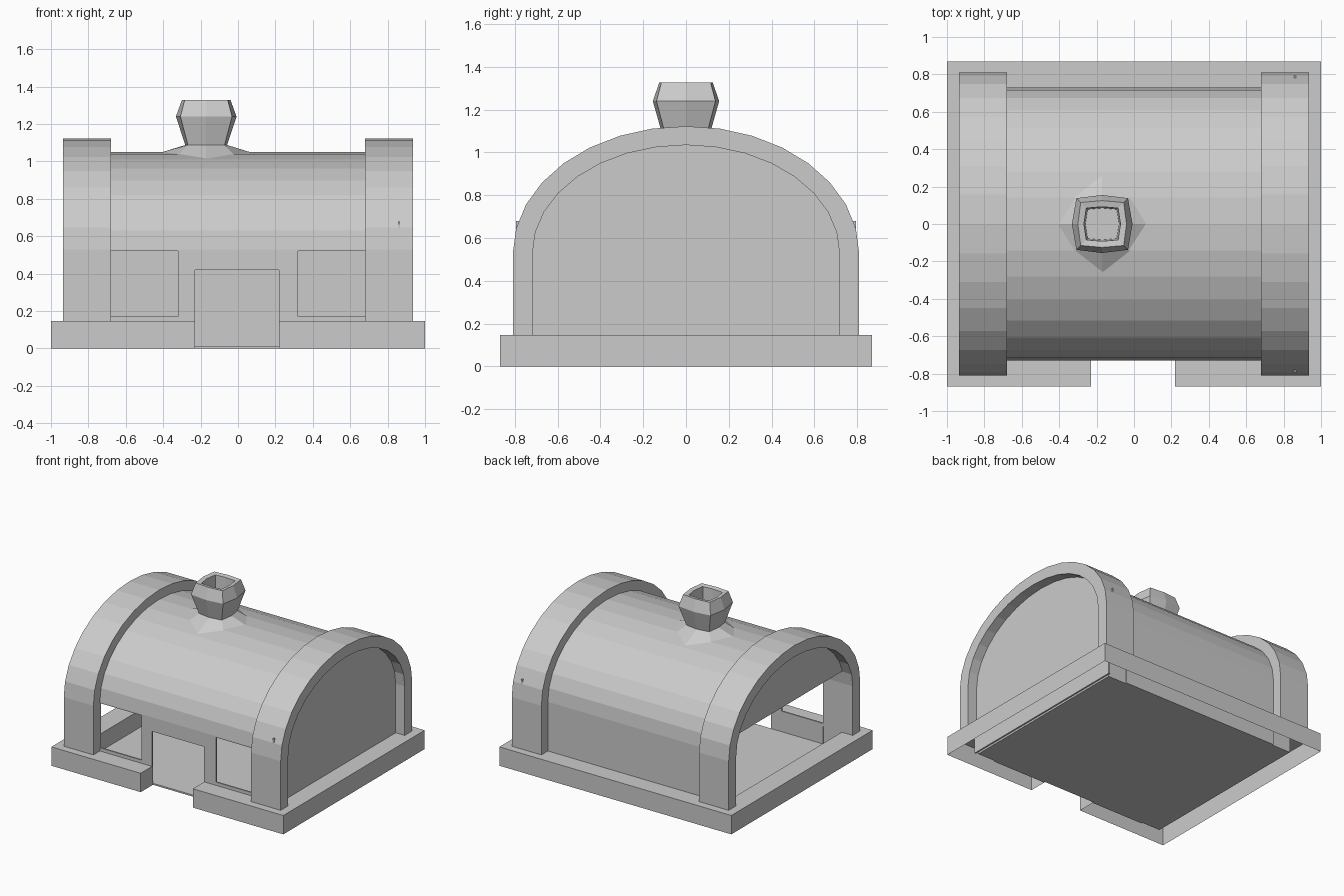
import bpy, bmesh, math
from mathutils import Vector

cube = bpy.data.objects.get("Cube")
if cube:
    bpy.data.objects.remove(cube)

stone = bpy.data.materials.new("pale_grey")
stone.use_nodes = True
GREY = (0.6, 0.6, 0.6, 1)
stone.diffuse_color = GREY
stone.node_tree.nodes["Principled BSDF"].inputs["Base Color"].default_value = GREY

SPRING = 0.53       # height where the arches start to curve
BASE_TOP = 0.147
STEPS = 8           # arch segments per quarter
DOOR = (-0.23, 0.22)


def finish(name, bm):
    mesh = bpy.data.meshes.new(name)
    bm.to_mesh(mesh)
    bm.free()
    obj = bpy.data.objects.new(name, mesh)
    mesh.materials.append(stone)
    bpy.context.collection.objects.link(obj)
    return obj


def prism(name, points, offset, open_bottom=False):
    """Extrude a flat outline along an offset vector."""
    bm = bmesh.new()
    face = bm.faces.new([bm.verts.new(p) for p in points])
    result = bmesh.ops.extrude_face_region(bm, geom=[face], use_keep_orig=True)
    moved = [v for v in result["geom"] if isinstance(v, bmesh.types.BMVert)]
    bmesh.ops.translate(bm, verts=moved, vec=Vector(offset))
    bmesh.ops.recalc_face_normals(bm, faces=bm.faces)
    if open_bottom:
        bottom = [f for f in bm.faces if f.normal.z < -0.9]
        bmesh.ops.delete(bm, geom=bottom, context='FACES_ONLY')
    return finish(name, bm)


def box(name, low, high):
    x, y, z = low
    outline = [(x, y, z), (high[0], y, z), (high[0], high[1], z), (x, high[1], z)]
    return prism(name, outline, (0, 0, high[2] - z))


def arch(half_width, rise):
    """Half ellipse in (y, z), from the front spring over to the back."""
    angles = [math.pi * i / (2 * STEPS) for i in range(2 * STEPS + 1)]
    return [(-half_width * math.cos(a), SPRING + rise * math.sin(a)) for a in angles]


def with_legs(curve, foot):
    return [(curve[0][0], foot)] + curve + [(curve[-1][0], foot)]


def at_x(x, profile):
    return [(x, y, z) for y, z in profile]


# Hollow plinth with a gap at the doorway
left, right = DOOR
prism("plinth", [
    (left, -0.87, 0), (-1, -0.87, 0), (-1, 0.87, 0), (1, 0.87, 0),
    (1, -0.87, 0), (right, -0.87, 0), (right, -0.72, 0), (0.84, -0.72, 0),
    (0.84, 0.72, 0), (-0.84, 0.72, 0), (-0.84, -0.72, 0), (left, -0.72, 0),
], (0, 0, BASE_TOP), open_bottom=True)
box("floor", (-0.84, -0.72, 0), (0.84, 0.72, 0.012))

# Thick arches at both ends
outer = with_legs(arch(0.81, 0.593), BASE_TOP)
inner = with_legs(arch(0.718, 0.505), BASE_TOP)
for name, x in (("left_arch", 0.68), ("right_arch", -0.935)):
    prism(name, at_x(x, outer + inner[::-1]), (0.255, 0, 0))

# Closed end wall, and a half-round wall over the open end
filler = arch(0.74, 0.53)
prism("left_end_wall", at_x(0.845, with_legs(filler, 0.01)), (0.012, 0, 0))
lunette = [p for p in filler if p[1] > SPRING + 0.06]
prism("right_end_lunette", at_x(-0.857, lunette), (0.012, 0, 0))
for side in (-1, 1):
    box("end_wall_spur", (0.855, side * 0.76, 0.6), (0.867, side * 0.795, 0.68))

# Barrel roof and walls, with window and door openings in the front
bm = bmesh.new()
xs = [-0.68, -0.32, left, right, 0.32, 0.68]
zs = [0, 0.172, 0.42, 0.52]
curve = arch(0.73, 0.52)
profile = [(curve[0][0], z) for z in zs] + curve + [(curve[-1][0], 0)]
grid = [[bm.verts.new((x, y, z)) for x in xs] for y, z in profile]
for row in range(len(profile) - 1):
    for col in range(len(xs) - 1):
        window = row in (1, 2) and col in (0, 4)
        door = row in (0, 1) and col == 2
        if not (window or door):
            bm.faces.new((grid[row][col], grid[row][col + 1],
                          grid[row + 1][col + 1], grid[row + 1][col]))
loose = [v for v in bm.verts if not v.link_faces]
bmesh.ops.delete(bm, geom=loose, context='VERTS')
vault = finish("vault", bm)
shell = vault.modifiers.new("thickness", 'SOLIDIFY')
shell.thickness = 0.012
shell.offset = -1

# Chimney: bulged square rings, from the roof flare up and down into the flue
CX = -0.17


def ring(mid_x, mid_y, corner, z, droop=0.0):
    points = []
    for i in range(8):
        a = i * math.pi / 4
        sx, sy = round(math.cos(a)), round(math.sin(a))
        if sx and sy:
            points.append((CX + sx * corner, sy * corner, z - droop / 3))
        else:
            points.append((CX + sx * mid_x, sy * mid_y, z - droop * abs(sy)))
    return points


rings = [
    ring(0.24, 0.27, 0.15, 1.048, 0.04),
    ring(0.112, 0.112, 0.098, 1.088),
    ring(0.162, 0.155, 0.138, 1.24),
    ring(0.13, 0.125, 0.115, 1.328),
    ring(0.098, 0.092, 0.085, 1.322),
    ring(0.09, 0.085, 0.078, 1.13),
]
bm = bmesh.new()
loops = [[bm.verts.new(p) for p in points] for points in rings]
for low, high in zip(loops, loops[1:]):
    for i in range(8):
        j = (i + 1) % 8
        bm.faces.new((low[i], low[j], high[j], high[i]))
bm.faces.new(loops[-1])
finish("chimney", bm)
